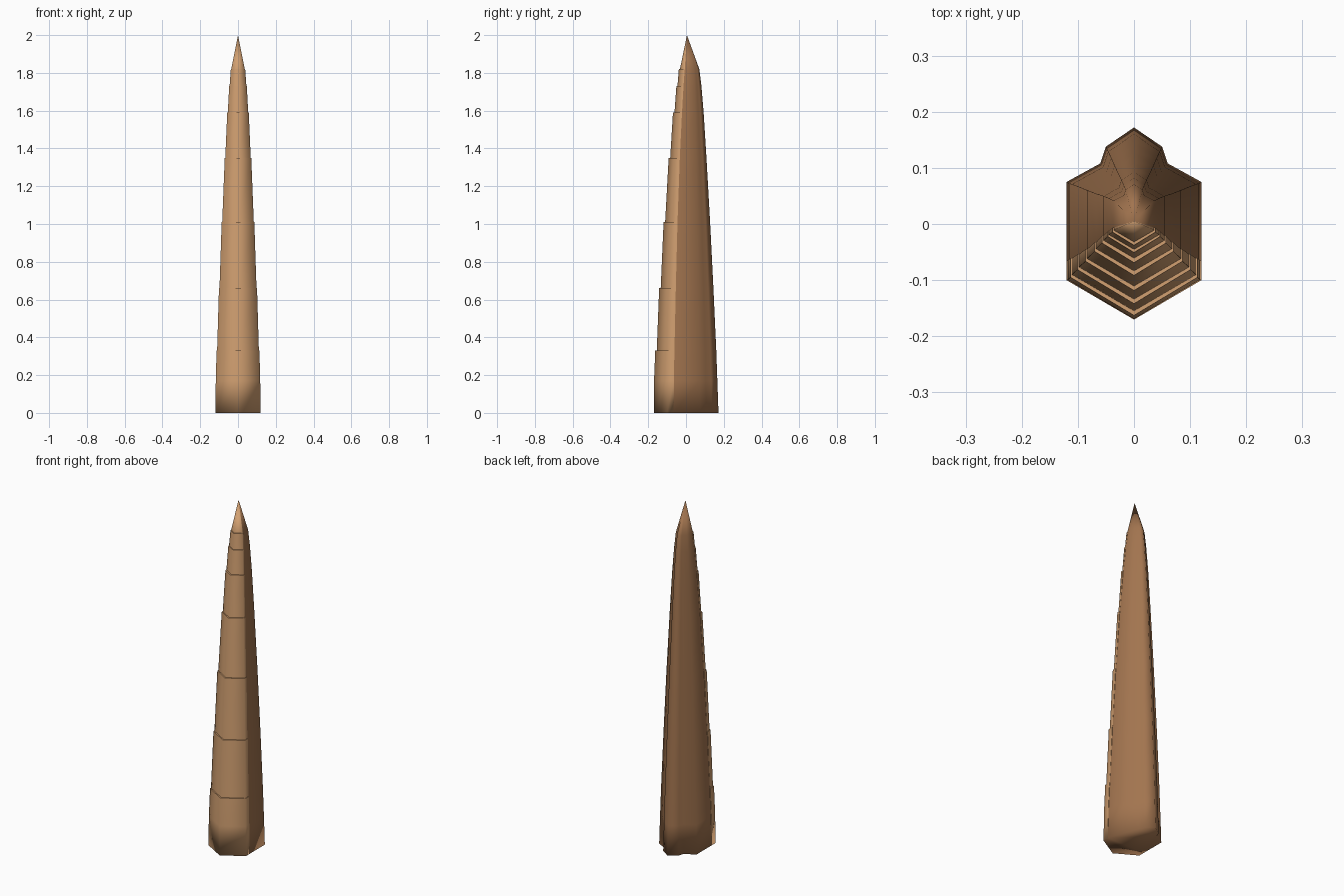
import bpy, bmesh

if "Cube" in bpy.data.objects:
    bpy.data.objects.remove(bpy.data.objects["Cube"])


def material(name, color):
    m = bpy.data.materials.new(name)
    m.diffuse_color = color
    m.use_nodes = True
    m.node_tree.nodes["Principled BSDF"].inputs["Base Color"].default_value = color
    return m


BROWN = material("brown horn", (0.36, 0.175, 0.078, 1))
TAN = material("tan scales", (0.64, 0.35, 0.165, 1))

# Taper stations: height, section scale, centre line y
STATIONS = [(0, 1, 0), (0.17, 0.965, 0), (0.33, 0.92, 0.002), (0.66, 0.815, 0.005),
            (1.01, 0.695, 0.008), (1.35, 0.56, 0.012), (1.59, 0.45, 0.016),
            (1.73, 0.37, 0.018), (1.82, 0.30, 0.019)]
TIP = (0, 0.005, 2.0)


def half_section(station):
    """Right half of the outline, from the front ridge to the back ridge."""
    z, s, cy = station
    seam = -0.065 - 0.011 * z
    pts = [(0, -0.17), (0.12, -0.10), (0.12, seam), (0.12, 0.075),
           (0.06, 0.108), (0.05, 0.138), (0, 0.172)]
    return [(x * s, y * s + cy, z) for x, y in pts]


def finish(bm, name, mats):
    bmesh.ops.recalc_face_normals(bm, faces=bm.faces)
    for f in bm.faces:
        f.smooth = True
    me = bpy.data.meshes.new(name)
    bm.to_mesh(me)
    bm.free()
    for m in mats:
        me.materials.append(m)
    ob = bpy.data.objects.new(name, me)
    bpy.context.collection.objects.link(ob)
    return ob


# Main spike: rings of the outline joined up to the tip
bm = bmesh.new()
rings = []
for st in STATIONS:
    half = half_section(st)
    ring = half + [(-x, y, z) for x, y, z in half[-2:0:-1]]
    rings.append([bm.verts.new(p) for p in ring])
n = len(rings[0])
FRONT = (0, 1, n - 2, n - 1)      # outline sides in front of the seams
for a, b in zip(rings, rings[1:]):
    for i in range(n):
        j = (i + 1) % n
        bm.faces.new((a[i], a[j], b[j], b[i])).material_index = int(i in FRONT)
tip = bm.verts.new(TIP)
for i in range(n):
    f = bm.faces.new((rings[-1][i], rings[-1][(i + 1) % n], tip))
    f.material_index = int(i in FRONT)
bm.faces.new(rings[0])
finish(bm, "horn_body", [BROWN, TAN])


def scale_row(station, out, dz=0.0):
    """Front outline pushed outward, with both ends tucked back to the seams."""
    z, s, cy = station
    half = half_section(station)[:3]
    kx, ky = (s + 0.5 * out) / s, (s + out) / s
    row = [(x * kx, (y - cy) * ky + cy, z + dz) for x, y, _ in half[:2]]
    sx, sy, _ = half[2]
    row += [(sx * kx, sy, z + dz), (sx * 0.99, sy, z + dz)]
    return [(-x, y, z) for x, y, z in row[:0:-1]] + row


def inner_row(station, dz=0.0):
    z, s, cy = station
    return scale_row((z, s * 0.97, cy), 0, dz)


# Overlapping front scales, each flaring out to a ledge at its top
spans = [(0, 2)] + [(i, i + 1) for i in range(2, len(STATIONS) - 1)]
for k, (lo, hi) in enumerate(spans):
    base, top = STATIONS[lo], STATIONS[hi]
    flare = 0.05 if k < 5 else 0.035
    rows = [scale_row(base, 0.002)]
    if k == 0:
        rows.insert(0, inner_row(base, 0.002))
        rows.append(scale_row(STATIONS[1], 0.03))
    rows += [scale_row(top, flare), inner_row(top)]
    bm = bmesh.new()
    grid = [[bm.verts.new(p) for p in r] for r in rows]
    for a, b in zip(grid, grid[1:]):
        for i in range(len(a) - 1):
            bm.faces.new((a[i], a[i + 1], b[i + 1], b[i]))
    # Crisp rim along the ledge and the side walls
    rim = set(grid[-2])
    for e in bm.edges:
        v, w = e.verts
        on_rim = v in rim and w in rim
        on_side = any(v in c and w in c for c in
                      ([r[1] for r in grid], [r[-2] for r in grid]))
        if on_rim or on_side:
            e.smooth = False
    ob = finish(bm, f"front_scale_{k + 1}", [TAN])
    # Outward normals for the open shell
    centre = ob.data.polygons[len(ob.data.polygons) // 2 - 1]
    front = [p for p in ob.data.polygons if abs(p.normal.y) > 0.6]
    if sum(p.normal.y for p in front) > 0:
        ob.data.flip_normals()
